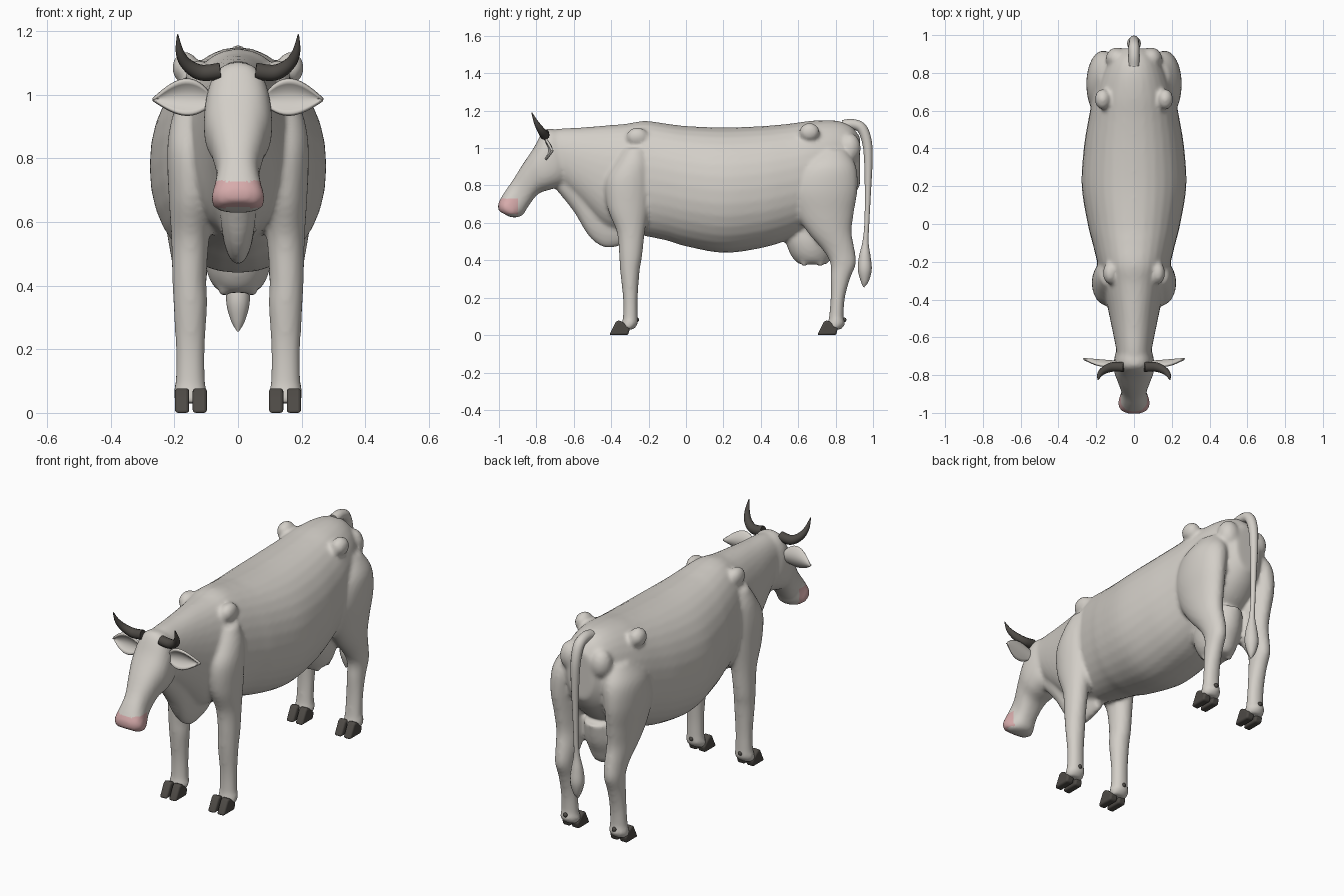
import bpy, bmesh, math
from mathutils import Matrix, Vector

cube = bpy.data.objects.get("Cube")
if cube:
    bpy.data.objects.remove(cube, do_unlink=True)


def material(name, rgb):
    mat = bpy.data.materials.new(name)
    mat.use_nodes = True
    colour = (*rgb, 1)
    mat.diffuse_color = colour
    bsdf = next(n for n in mat.node_tree.nodes if n.type == 'BSDF_PRINCIPLED')
    bsdf.inputs["Base Color"].default_value = colour
    return mat


HIDE = material("pale hide", (.65, .62, .575))
PINK = material("muzzle pink", (.68, .41, .41))
DARK = material("dark horn", (.075, .068, .06))


def add_object(name, mesh, *mats):
    mesh.name = name
    ob = bpy.data.objects.new(name, mesh)
    bpy.context.scene.collection.objects.link(ob)
    for m in mats:
        mesh.materials.append(m)
    return ob


def mesh_from(bm, name, *mats):
    bmesh.ops.recalc_face_normals(bm, faces=bm.faces)
    mesh = bpy.data.meshes.new(name)
    bm.to_mesh(mesh)
    bm.free()
    return add_object(name, mesh, *mats)


def bake(ob):
    """Replace an object by its evaluated mesh."""
    bpy.context.view_layer.update()
    graph = bpy.context.evaluated_depsgraph_get()
    mesh = bpy.data.meshes.new_from_object(ob.evaluated_get(graph))
    name = ob.name
    bpy.data.objects.remove(ob, do_unlink=True)
    return mesh, name


def smooth_path(stations, steps):
    """Catmull-Rom interpolation of every component."""
    pts = [stations[0]] + list(stations) + [stations[-1]]
    out = []
    for a, b, c, d in zip(pts, pts[1:], pts[2:], pts[3:]):
        for i in range(steps):
            t = i / steps
            out.append([q + .5 * t * (r - p + t * (2*p - 5*q + 4*r - s + t * (3*(q - r) + s - p)))
                        for p, q, r, s in zip(a, b, c, d)])
    return out + [list(stations[-1])]


def loft(bm, stations, power=2.0, sides=32):
    """Skin oval rings; a station is (y1, z1, y2, z2, x, half width)."""
    rings = []
    for y1, z1, y2, z2, x, w in smooth_path(stations, 5):
        ring = []
        for i in range(sides):
            a = math.tau * i / sides
            c, s = (math.copysign(abs(f) ** (2 / power), f) for f in (math.cos(a), math.sin(a)))
            ring.append(bm.verts.new((x + w * c, (y1 + y2 + (y1 - y2) * s) / 2,
                                      (z1 + z2 + (z1 - z2) * s) / 2)))
        rings.append(ring)
    for lo, hi in zip(rings, rings[1:]):
        for i in range(sides):
            j = (i + 1) % sides
            bm.faces.new((lo[i], lo[j], hi[j], hi[i]))
    bm.faces.new(rings[0])
    bm.faces.new(rings[-1])


def ball(bm, at, size):
    bmesh.ops.create_uvsphere(bm, u_segments=20, v_segments=12, radius=1,
                              matrix=Matrix.Translation(at) @ Matrix.Diagonal((*size, 1)))


def tube(name, points, mat):
    """Round tapered tube through (x, y, z, radius) points."""
    path = smooth_path(points, 6)
    curve = bpy.data.curves.new(name, 'CURVE')
    curve.dimensions = '3D'
    curve.bevel_depth = 1
    curve.bevel_resolution = 4
    curve.use_fill_caps = True
    spline = curve.splines.new('POLY')
    spline.points.add(len(path) - 1)
    for p, (x, y, z, r) in zip(spline.points, path):
        p.co = (x, y, z, 1)
        p.radius = max(r, .002)
    mesh, label = bake(add_object(name, curve))
    mesh.materials.clear()
    mesh.shade_smooth()
    return add_object(label, mesh, mat)


skin = bmesh.new()

# Trunk and neck: y, top, bottom, half width
trunk = [(-.74, 1.095, .88, .085), (-.66, 1.105, .8, .095), (-.56, 1.11, .7, .115),
         (-.44, 1.12, .58, .14), (-.32, 1.13, .55, .165), (-.22, 1.145, .53, .19),
         (-.1, 1.13, .505, .22), (0, 1.118, .475, .245), (.2, 1.11, .44, .277),
         (.4, 1.117, .465, .266), (.55, 1.13, .51, .242), (.68, 1.147, .57, .215),
         (.8, 1.147, .64, .175), (.88, 1.12, .72, .13), (.93, 1.06, .8, .075)]
loft(skin, [(y, t, y, b, 0, w) for y, t, b, w in trunk], 2.15)

# Dewlap and brisket
dewlap = [(-.7, .92, .785, .05), (-.6, .9, .66, .06), (-.52, .85, .53, .06),
          (-.44, .8, .47, .055), (-.36, .75, .475, .05), (-.28, .75, .5, .04)]
loft(skin, [(y, t, y, b, 0, w) for y, t, b, w in dewlap])

# Head: forehead point, jaw point, half width
loft(skin, [(-.7, 1.1, -.62, .95, 0, .07), (-.76, 1.095, -.64, .82, 0, .1),
            (-.815, 1.0, -.72, .78, 0, .107), (-.875, .91, -.79, .755, 0, .085),
            (-.925, .83, -.845, .685, 0, .067), (-.97, .765, -.87, .645, 0, .074),
            (-1.003, .705, -.9, .63, 0, .084), (-1.003, .665, -.94, .63, 0, .06)], 2.4)

# Udder with four teats
udder = [(.62, .54, .84, .1), (.52, .53, .82, .11), (.45, .55, .79, .1),
         (.4, .58, .77, .078), (.378, .61, .75, .05)]
loft(skin, [(f, z, b, z, 0, w) for z, f, b, w in udder])

# Legs: height, front, back, x, half width
fore_leg = [(1.0, -.33, -.21, .12, .06), (.92, -.38, -.19, .13, .08),
            (.82, -.43, -.19, .138, .085), (.68, -.42, -.2, .145, .073),
            (.55, -.37, -.22, .15, .06), (.42, -.357, -.235, .153, .054),
            (.34, -.352, -.248, .15, .053), (.2, -.337, -.258, .15, .046),
            (.1, -.337, -.258, .15, .047), (.06, -.345, -.258, .15, .053), (.03, -.35, -.28, .15, .046)]
hind_leg = [(.99, .7, .86, .125, .06), (.9, .6, .91, .152, .09),
            (.78, .56, .917, .165, .087), (.65, .59, .897, .16, .076),
            (.55, .65, .886, .155, .066), (.45, .735, .903, .15, .054),
            (.38, .772, .908, .15, .048), (.3, .773, .877, .15, .045), (.2, .773, .85, .15, .045),
            (.1, .765, .843, .15, .047), (.06, .755, .85, .15, .053), (.03, .745, .83, .15, .046)]
for side in (-1, 1):
    for leg in (fore_leg, hind_leg):
        loft(skin, [(f, z, b, z, side * x, w) for z, f, b, x, w in leg])
    # Hip bones, shoulder blades, pin bones and teats
    ball(skin, (side * .165, .66, 1.085), (.043, .055, .05))
    ball(skin, (side * .125, -.26, 1.06), (.04, .06, .05))
    ball(skin, (side * .09, .875, 1.0), (.06, .06, .08))
    for y in (.63, .72):
        ball(skin, (side * .045, y, .39), (.018, .018, .026))

# Fuse into one smooth hide
body = mesh_from(skin, "body")
remesh = body.modifiers.new("fuse", 'REMESH')
remesh.mode = 'VOXEL'
remesh.voxel_size = .011
relax = body.modifiers.new("relax", 'SMOOTH')
relax.factor = .5
relax.iterations = 6
hide, label = bake(body)
hide.materials.clear()
body = add_object(label, hide, HIDE, PINK)
for face in hide.polygons:
    face.material_index = int(face.center.y < -.9 and .645 < face.center.z < .728)
hide.shade_smooth()

# Tail with tuft
tail = [(.84, 1.12, .03), (.89, 1.127, .028), (.94, 1.105, .028), (.968, 1.03, .026),
        (.975, .92, .022), (.972, .75, .016), (.967, .6, .013), (.96, .5, .016),
        (.956, .42, .031), (.956, .35, .037), (.955, .29, .022), (.95, .256, .003)]
tube("tail", [(0, y, z, r) for y, z, r in tail], HIDE)


def hoof_claw(name, x, y):
    """Wedge-shaped claw: side outline widened in x."""
    outline = [(-.1, 0), (0, 0), (.01, .035), (-.03, .07), (-.05, .08), (-.065, .07)]
    bm = bmesh.new()
    face = bm.faces.new([bm.verts.new((x - .0225, y + dy, z)) for dy, z in outline])
    new = bmesh.ops.extrude_face_region(bm, geom=[face])["geom"]
    moved = [v for v in new if isinstance(v, bmesh.types.BMVert)]
    bmesh.ops.translate(bm, verts=moved, vec=Vector((.045, 0, 0)))
    ob = mesh_from(bm, name, DARK)
    bevel = ob.modifiers.new("round", 'BEVEL')
    bevel.width = .01
    bevel.segments = 3
    bpy.ops.object.select_all(action='DESELECT')
    ob.select_set(True)
    bpy.context.view_layer.objects.active = ob
    bpy.ops.object.shade_smooth_by_angle(angle=math.radians(40))


def ear(name, side):
    """Cupped leaf, open to the front."""
    bm = bmesh.new()
    rows, cols = 16, 10
    grid = []
    for i in range(rows + 1):
        u = i / rows
        swell = math.sin(math.pi * u ** .85)
        half = .014 * (1 - u) + .046 * swell + .001
        grid.append([])
        for j in range(cols + 1):
            v = 2 * j / cols - 1
            grid[i].append(bm.verts.new((side * (.085 + .183 * u),
                                         -.73 + .015 * u - .028 * swell * v * v,
                                         .985 + .008 * swell + half * v)))
    for i in range(rows):
        for j in range(cols):
            bm.faces.new((grid[i][j], grid[i + 1][j], grid[i + 1][j + 1], grid[i][j + 1]))
    ob = mesh_from(bm, name, HIDE)
    shell = ob.modifiers.new("thickness", 'SOLIDIFY')
    shell.thickness = .012
    shell.offset = 0
    ob.data.shade_smooth()


for side, word in ((-1, "right"), (1, "left")):
    # Horns and ears
    tube(word + "_horn", [(side * x, y, z, r) for x, y, z, r in (
        (.055, -.757, 1.075, .026), (.115, -.757, 1.07, .025), (.16, -.775, 1.095, .02),
        (.183, -.8, 1.135, .013), (.19, -.825, 1.19, .002))], DARK)
    ear(word + "_ear", side)
    # Cloven hooves and dewclaws
    for end, heel, back in (("front", -.31, -.262), ("hind", .802, .846)):
        for dx, part in ((-.028, "inner"), (.028, "outer")):
            hoof_claw(f"{word}_{end}_{part}_hoof", side * (.148 + dx), heel)
        bm = bmesh.new()
        ball(bm, (side * .15, back, .082), (.012, .012, .012))
        mesh_from(bm, f"{word}_{end}_dewclaw", DARK).data.shade_smooth()
